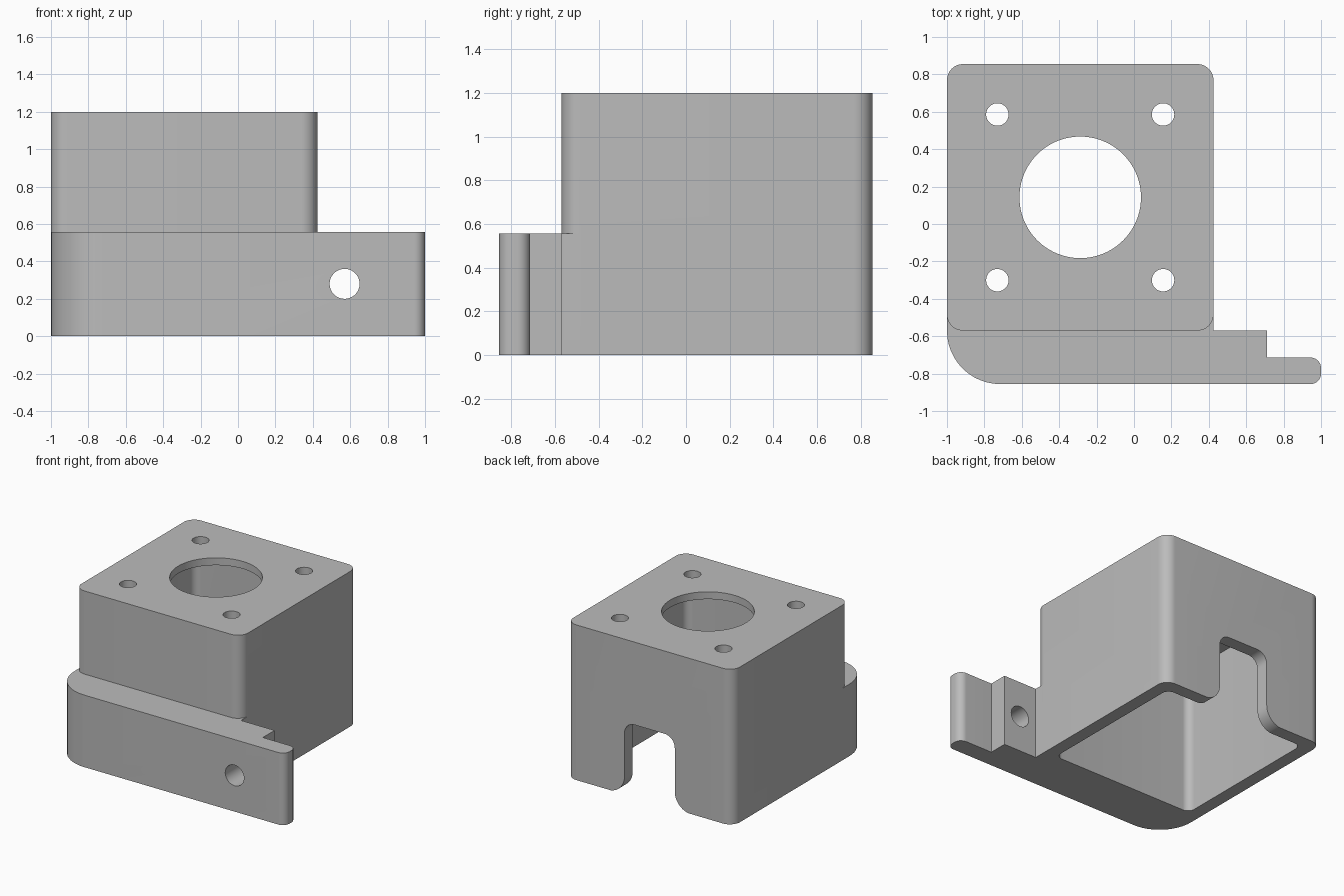
import bpy, bmesh, math
from mathutils import Vector

old = bpy.data.objects.get("Cube")
if old:
    bpy.data.objects.remove(old, do_unlink=True)

grey = bpy.data.materials.new("plain grey")
grey.use_nodes = True
grey.diffuse_color = (0.5, 0.5, 0.5, 1)
grey.node_tree.nodes["Principled BSDF"].inputs["Base Color"].default_value = (0.5, 0.5, 0.5, 1)


def fillet(corners, steps=12):
    """Round each (u, v, radius) corner of a closed outline."""
    pts = []
    for i, (u, v, r) in enumerate(corners):
        p = Vector((u, v))
        if r == 0:
            pts.append(p)
            continue
        a = (Vector(corners[i - 1][:2]) - p).normalized()
        b = (Vector(corners[(i + 1) % len(corners)][:2]) - p).normalized()
        # right-angled corner: sweep a quarter circle about the centre
        c = p + (a + b) * r
        for k in range(steps + 1):
            t = k / steps * math.pi / 2
            pts.append(c - b * r * math.cos(t) - a * r * math.sin(t))
    return pts


def circle(u, v, r, n=64):
    return [Vector((u + r * math.cos(2 * math.pi * k / n),
                    v + r * math.sin(2 * math.pi * k / n))) for k in range(n)]


def prism(name, outline, low, high, axis="z"):
    """Extrude an outline along z, or an x-z outline along y."""
    bm = bmesh.new()
    place = (lambda p, d: (p.x, p.y, d)) if axis == "z" else (lambda p, d: (p.x, d, p.y))
    face = bm.faces.new([bm.verts.new(place(p, low)) for p in outline])
    new = bmesh.ops.extrude_face_region(bm, geom=[face])["geom"]
    shift = Vector(place(Vector((0, 0)), high - low))
    bmesh.ops.translate(bm, vec=shift, verts=[g for g in new if isinstance(g, bmesh.types.BMVert)])
    bmesh.ops.recalc_face_normals(bm, faces=bm.faces)
    mesh = bpy.data.meshes.new(name)
    bm.to_mesh(mesh)
    bm.free()
    mesh.materials.append(grey)
    ob = bpy.data.objects.new(name, mesh)
    bpy.context.collection.objects.link(ob)
    return ob


def combine(target, tool, operation):
    mod = target.modifiers.new(tool.name, "BOOLEAN")
    mod.object, mod.operation, mod.solver = tool, operation, "EXACT"
    bpy.context.view_layer.objects.active = target
    bpy.ops.object.modifier_apply(modifier=mod.name)
    bpy.data.objects.remove(tool, do_unlink=True)


def square(half, r):
    return fillet([(CX - half, CY - half, r), (CX + half, CY - half, r),
                   (CX + half, CY + half, r), (CX - half, CY + half, r)])


CX, CY, HALF = -0.2875, 0.1425, 0.7125
LEFT, RIGHT, FRONT = CX - HALF, CX + HALF, CY - HALF

# Housing box
body = prism("motor_mount_housing", square(HALF, 0.086), 0, 1.2)

# Front flange with stepped tab
flange = prism("front_flange", fillet([
    (LEFT, -0.856, 0.285), (1, -0.856, 0.057), (1, -0.714, 0.057),
    (0.712, -0.714, 0), (0.712, FRONT, 0), (RIGHT, FRONT, 0),
    (RIGHT, FRONT + 0.09, 0), (LEFT, FRONT + 0.09, 0)]), 0, 0.557)
combine(body, flange, "UNION")

# Cavity open at the bottom
combine(body, prism("cavity", square(0.612, 0.057), -0.2, 1.143), "DIFFERENCE")

# Shaft opening and four screw holes in the top plate
combine(body, prism("shaft_hole", circle(CX, CY, 0.325, 96), 1, 1.4), "DIFFERENCE")
for sx in (-1, 1):
    for sy in (-1, 1):
        hole = prism("screw_hole", circle(CX + sx * 0.443, CY + sy * 0.443, 0.06, 40), 1, 1.4)
        combine(body, hole, "DIFFERENCE")

# Tab hole
combine(body, prism("tab_hole", circle(0.57, 0.28, 0.08), -1, -0.5, "y"), "DIFFERENCE")

# Cable notch in the back wall, flared at the bottom
w, low, top = 0.215, -0.002, 0.56
notch = prism("cable_notch", fillet([
    (CX - 0.5, -0.2, 0), (CX + 0.5, -0.2, 0), (CX + 0.5, low, 0), (CX + w, low, 0.14),
    (CX + w, top, 0.086), (CX - w, top, 0.086), (CX - w, low, 0.14), (CX - 0.5, low, 0)]),
    0.6, 1, "y")
combine(body, notch, "DIFFERENCE")

bpy.ops.object.select_all(action="DESELECT")
body.select_set(True)
bpy.context.view_layer.objects.active = body
bpy.ops.object.shade_smooth_by_angle(angle=math.radians(30))
